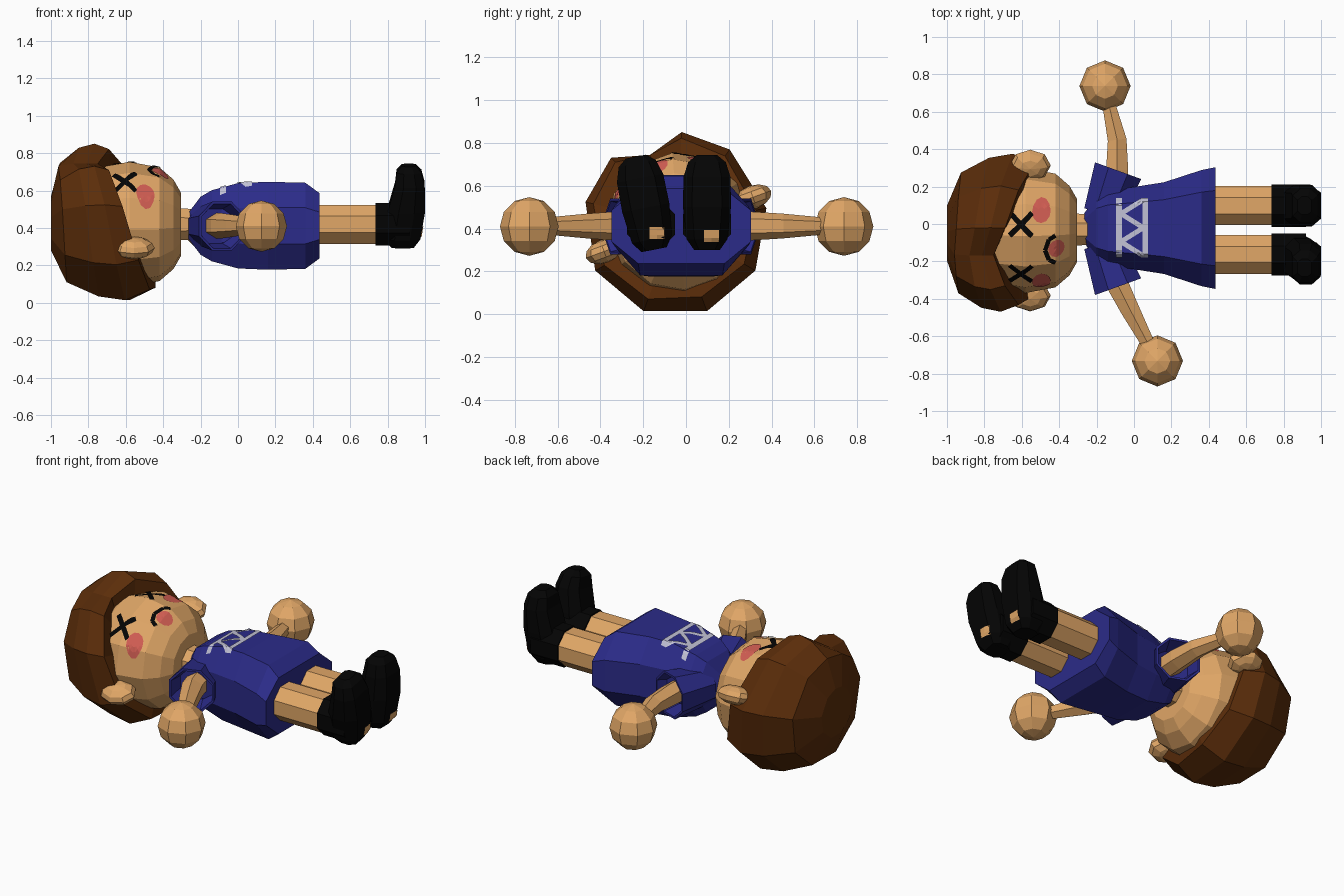
import bpy, bmesh, math
from mathutils import Vector, Matrix
from mathutils.bvhtree import BVHTree

if "Cube" in bpy.data.objects:
    bpy.data.objects.remove(bpy.data.objects["Cube"])


def material(name, rgb):
    m = bpy.data.materials.new(name)
    m.diffuse_color = (*rgb, 1)
    m.use_nodes = True
    m.node_tree.nodes["Principled BSDF"].inputs["Base Color"].default_value = m.diffuse_color
    return m


SKIN = material("skin tan", (0.75, 0.385, 0.135))
HAIR = material("hair brown", (0.105, 0.026, 0.003))
SHIRT = material("shirt blue", (0.024, 0.024, 0.25))
BLACK = material("boot black", (0.0012, 0.0012, 0.0012))
PINK = material("cheek pink", (0.64, 0.11, 0.085))
GREY = material("print grey", (0.53, 0.53, 0.66))


def make(name, verts, faces, mat, fix=True):
    bm = bmesh.new()
    vs = [bm.verts.new(v) for v in verts]
    for f in faces:
        bm.faces.new([vs[i] for i in f])
    if fix:
        bmesh.ops.recalc_face_normals(bm, faces=bm.faces)
    me = bpy.data.meshes.new(name)
    bm.to_mesh(me)
    bm.free()
    me.materials.append(mat)
    ob = bpy.data.objects.new(name, me)
    bpy.context.collection.objects.link(ob)
    return ob


def loft(name, rings, mat, M=Matrix()):
    """Skin a list of equal rings and cap both ends."""
    n = len(rings[0])
    verts = [M @ Vector(p) for r in rings for p in r]
    faces = [(k * n + i, k * n + (i + 1) % n, (k + 1) * n + (i + 1) % n, (k + 1) * n + i)
             for k in range(len(rings) - 1) for i in range(n)]
    faces += [tuple(range(n)), tuple(range((len(rings) - 1) * n, len(rings) * n))]
    return make(name, verts, faces, mat)


def angles(n, half=False):
    return [2 * math.pi * (i + 0.5 * half) / n for i in range(n)]


def tube(name, path, radii, mat, sides=8, direction=None):
    path = [Vector(p) for p in path]
    rings = []
    for i, (p, r) in enumerate(zip(path, radii)):
        t = direction or path[min(i + 1, len(path) - 1)] - path[max(i - 1, 0)]
        a = t.cross(Vector((0, 0, 1))).normalized()
        b = a.cross(t).normalized()
        rings.append([p + a * r * math.cos(w) + b * r * math.sin(w) for w in angles(sides, True)])
    return loft(name, rings, mat)


def ball(name, centre, radii, mat, M=Matrix(), seg=8, rows=6):
    bm = bmesh.new()
    bmesh.ops.create_uvsphere(bm, u_segments=seg, v_segments=rows, radius=1)
    bm.transform(M @ Matrix.Translation(centre) @ Matrix.Diagonal((*radii, 1)))
    me = bpy.data.meshes.new(name)
    bm.to_mesh(me)
    bm.free()
    me.materials.append(mat)
    bpy.context.collection.objects.link(bpy.data.objects.new(name, me))


def surface(ob):
    return BVHTree.FromPolygons([v.co for v in ob.data.vertices],
                                [p.vertices[:] for p in ob.data.polygons])


def decal(name, tree, M, uv, faces, mat, lift=0.006):
    """Drop a flat patch along the local -z of M onto a surface."""
    d = (M.to_3x3() @ Vector((0, 0, 1))).normalized()
    verts = []
    for u, v in uv:
        hit = tree.ray_cast(M @ Vector((u, v, 2)), -d)[0]
        verts.append(hit + d * lift)
    make(name, verts, faces, mat, fix=False)


def stroke(name, tree, M, p, q, w, mat, n=8):
    p, q = Vector(p), Vector(q)
    side = Vector((p.y - q.y, q.x - p.x)).normalized() * w / 2
    uv = [p.lerp(q, i / n) + side * j for i in range(n + 1) for j in (-1, 0, 1)]
    faces = [(3 * i + j, 3 * i + 3 + j, 3 * i + 4 + j, 3 * i + 1 + j)
             for i in range(n) for j in (0, 1)]
    decal(name, tree, M, uv, faces, mat)


def disc(name, tree, M, c, ru, rv, mat, n=12):
    uv = [c] + [(c[0] + ru * k / 3 * math.cos(a), c[1] + rv * k / 3 * math.sin(a))
                for k in (1, 2, 3) for a in angles(n)]
    faces = [(0, 1 + i, 1 + (i + 1) % n) for i in range(n)]
    faces += [(1 + k * n + i, 1 + (k + 1) * n + i, 1 + (k + 1) * n + (i + 1) % n, 1 + k * n + (i + 1) % n)
              for k in (0, 1) for i in range(n)]
    decal(name, tree, M, uv, faces, mat)


# Head, rolled towards one side
ROLL = Matrix.Translation((0, -0.035, 0.42)) @ Matrix.Rotation(math.radians(20), 4, 'X')
profile = [(-0.94, 0.1), (-0.85, 0.22), (-0.72, 0.31), (-0.58, 0.335),
           (-0.42, 0.305), (-0.345, 0.24), (-0.305, 0.17)]
head = loft("head", [[(x, r * math.sin(a), r * math.cos(a)) for a in angles(12, True)]
                     for x, r in profile], SKIN, ROLL)
for s, side in ((1, "left"), (-1, "right")):
    ball(side + "_ear", (-0.555, s * 0.37, 0), (0.11, 0.09, 0.055), SKIN, ROLL)

# Hair: a cap with two locks and a parting over the face, longer at the nape
HAIR_M = Matrix.Translation((0, -0.015, 0)) @ ROLL
lock_angles = [math.radians(a) for a in (0, 24, 56, 100, 140, 180, 220, 260, 304, 336)]
rings = []
for t, r in ((0, 0.15), (0.16, 0.33), (0.48, 0.41), (0.75, 0.432), (1, 0.41), (1, 0.28)):
    ring = []
    for a in lock_angles:
        off = min(a, 2 * math.pi - a) / math.pi
        rim = -0.44 - 0.31 * (1 - off) ** 1.5
        rr = r - (0.05 * off if t == 1 else 0)
        if a == 0 and t > 0.2:
            rr = min(rr, 0.345)
        ring.append((-1 + t * (rim + 1), rr * math.sin(a), rr * math.cos(a)))
    rings.append(ring)
loft("hair", rings, HAIR, HAIR_M)

# Face details: crossed eyes, cheeks, frown and tongue
face = surface(head)
for s, side in ((1, "left"), (-1, "right")):
    for k, d in enumerate((1, -1)):
        stroke(f"{side}_eye_stroke_{k}", face, ROLL, (-0.665, s * 0.14 - d * 0.055),
               (-0.545, s * 0.14 + d * 0.055), 0.027, BLACK)
    disc(side + "_cheek", face, ROLL, (-0.495, s * 0.2), 0.05, 0.056, PINK)
frown = [(-0.42, -0.075), (-0.455, -0.055), (-0.475, 0), (-0.455, 0.06), (-0.42, 0.08)]
for k in range(4):
    stroke(f"frown_{k}", face, ROLL, frown[k], frown[k + 1], 0.024, BLACK, 4)
disc("tongue", face, ROLL, (-0.415, 0.005), 0.044, 0.048, PINK)

# Neck and shirt body
tube("neck", [(-0.34, -0.03, 0.42), (-0.2, -0.03, 0.42)], [0.095, 0.085], SKIN)
OCT = [(1, 0.42), (0.62, 1), (-0.62, 1), (-1, 0.42), (-1, -0.42), (-0.62, -1), (0.62, -1), (1, -0.42)]
body = [(-0.28, 0.06, 0.05), (-0.2, 0.17, 0.155), (-0.14, 0.2, 0.19), (0, 0.22, 0.228),
        (0.16, 0.245, 0.235), (0.36, 0.31, 0.23), (0.435, 0.325, 0.175)]
shirt = loft("shirt", [[(x, -0.022 + hy * a, 0.412 + hz * b) for a, b in OCT]
                       for x, hy, hz in body], SHIRT)

# Plain zigzag band between two stripes on the chest
chest = surface(shirt)
for k, x in enumerate((-0.08, 0.06)):
    stroke(f"chest_stripe_{k}", chest, Matrix(), (x, -0.18), (x, 0.14), 0.03, GREY, 16)
for k in range(4):
    ends = (-0.07, 0.05) if k % 2 else (0.05, -0.07)
    stroke(f"chest_zigzag_{k}", chest, Matrix(), (ends[0], -0.17 + 0.075 * k),
           (ends[1], -0.095 + 0.075 * k), 0.026, GREY)

# Sleeves, arms and round hands
arms = {"left": (1, [(-0.1, 0.15), (-0.09, 0.29), (-0.09, 0.45), (-0.13, 0.62), (-0.15, 0.7)], (-0.155, 0.738)),
        "right": (-1, [(-0.14, -0.15), (-0.09, -0.32), (-0.02, -0.46), (0.07, -0.63), (0.1, -0.69)], (0.125, -0.732))}
for side, (s, path, hand) in arms.items():
    d = Vector((0.34, 0.94 * s, 0))
    end = Vector((-0.085, -0.025 + s * 0.31, 0.41))
    tube(side + "_sleeve", [end - d * 0.25, end, end, end - d * 0.1],
         [0.11, 0.142, 0.128, 0.1], SHIRT, 8, d)
    tube(side + "_arm", [(x, y, 0.412) for x, y in path],
         [0.07, 0.068, 0.058, 0.042, 0.035], SKIN, 6)
    ball(side + "_hand", (*hand, 0.41), (0.137, 0.137, 0.137), SKIN)

# Legs and boots; the right foot leans outwards
foot = [(0.30, 0.82, 0.94, 0.06), (0.35, 0.78, 0.975, 0.095), (0.5, 0.8, 1.0, 0.112),
        (0.64, 0.84, 0.998, 0.11), (0.71, 0.848, 0.98, 0.088), (0.743, 0.875, 0.95, 0.048)]
SOLE = Matrix.Rotation(math.pi / 2, 4, 'Y')
for side, y, lean, patch in (("left", 0.098, 0, (0.12, 0.365)), ("right", -0.163, 11, (-0.135, 0.38))):
    tube(side + "_leg", [(0.36, y, 0.42), (0.78, y, 0.42)], [0.113, 0.113], SKIN)
    tube(side + "_boot_shaft", [(0.735, y, 0.42), (0.92, y, 0.42)], [0.122, 0.122], BLACK)
    T = (Matrix.Translation((0, y, 0.37)) @ Matrix.Rotation(math.radians(lean), 4, 'X')
         @ Matrix.Translation((0, 0, -0.37)))
    ob = loft(side + "_boot_foot", [[((a + b) / 2 + (b - a) / 2 * p, w * q, z)
                                     for p, q in [(v, u) for u, v in OCT]]
                                    for z, a, b, w in foot], BLACK, T)
    stroke(side + "_sole_patch", surface(ob), SOLE, (-patch[1] - 0.028, patch[0]),
           (-patch[1] + 0.028, patch[0]), 0.07, SKIN, 3)
